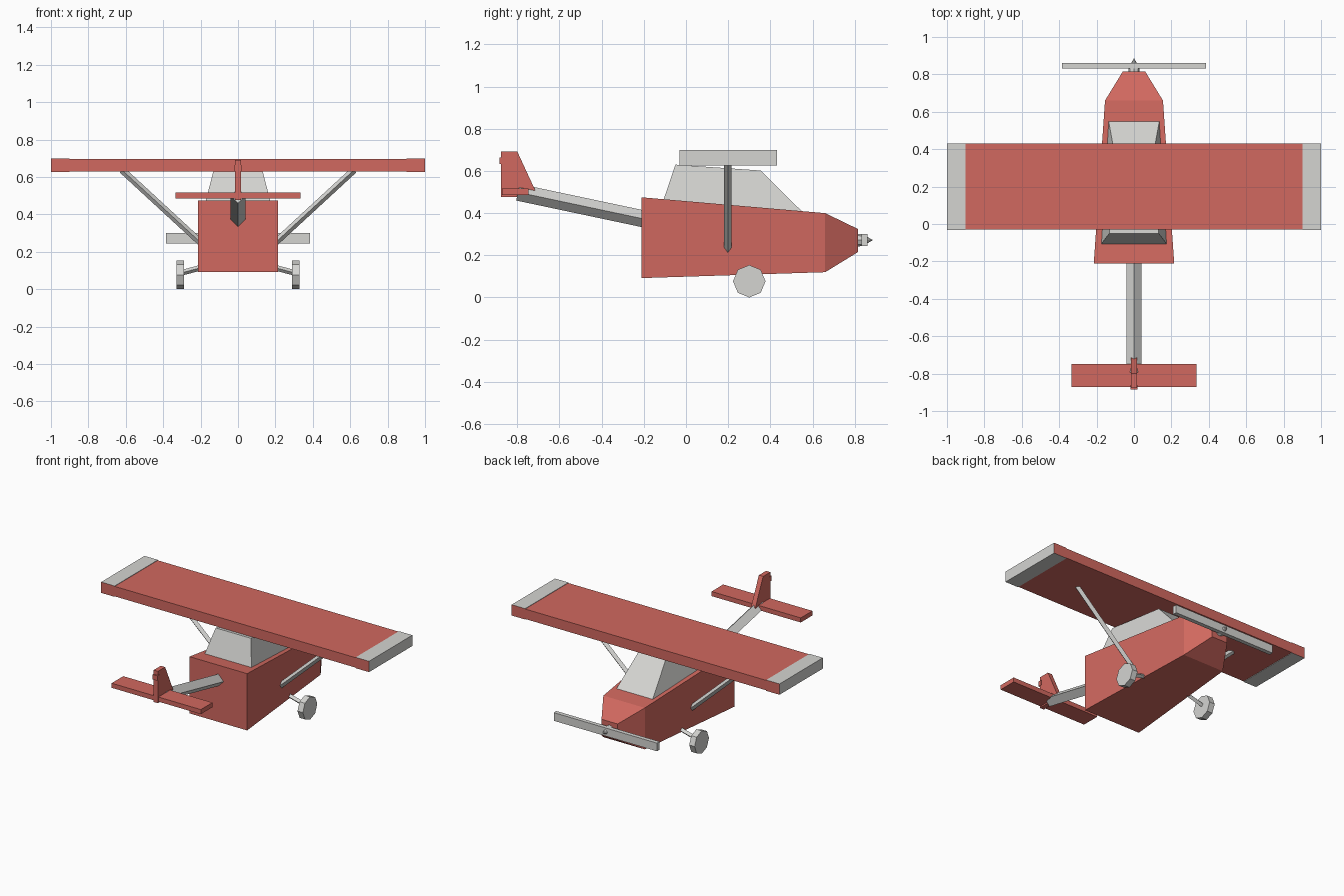
import bpy, bmesh, math
from mathutils import Vector

if "Cube" in bpy.data.objects:
    bpy.data.objects.remove(bpy.data.objects["Cube"])


def material(name, rgb):
    m = bpy.data.materials.new(name)
    m.diffuse_color = (*rgb, 1)
    m.use_nodes = True
    m.node_tree.nodes["Principled BSDF"].inputs["Base Color"].default_value = m.diffuse_color
    return m


RED = material("red paint", (0.64, 0.14, 0.115))
GREY = material("light grey", (0.66, 0.66, 0.64))


def finish(name, bm, *mats):
    bmesh.ops.recalc_face_normals(bm, faces=bm.faces)
    me = bpy.data.meshes.new(name)
    bm.to_mesh(me)
    bm.free()
    for m in mats:
        me.materials.append(m)
    ob = bpy.data.objects.new(name, me)
    bpy.context.collection.objects.link(ob)
    return ob


def loft(name, rings, mat):
    """Skin a list of equal-length point rings and cap both ends."""
    bm = bmesh.new()
    rows = [[bm.verts.new(p) for p in ring] for ring in rings]
    n = len(rows[0])
    for a, b in zip(rows, rows[1:]):
        for i in range(n):
            j = (i + 1) % n
            bm.faces.new((a[i], a[j], b[j], b[i]))
    bm.faces.new(rows[0])
    bm.faces.new(rows[-1])
    return finish(name, bm, mat)


def box(name, x, y, z, mat):
    return loft(name, [[(a, y[0], z[0]), (a, y[1], z[0]), (a, y[1], z[1]), (a, y[0], z[1])]
                       for a in x], mat)


def rod(name, p, q, r1, r2, sides, mat, turn=0.0):
    """Prism or cone from p to q; turn rotates the cross-section."""
    p, q = Vector(p), Vector(q)
    d = (q - p).normalized()
    ref = Vector((0, 0, 1)) if abs(d.z) < 0.9 else Vector((0, 1, 0))
    u = d.cross(ref).normalized()
    v = u.cross(d)
    ang = [turn + 2 * math.pi * i / sides for i in range(sides)]
    return loft(name, [[c + (u * math.cos(a) + v * math.sin(a)) * r for a in ang]
                       for c, r in ((p, r1), (q, r2))], mat)


# Fuselage: rear, shoulder and nose sections (y, half width, bottom, top)
loft("fuselage", [[(-w, y, b), (w, y, b), (w, y, t), (-w, y, t)] for y, w, b, t in
                  ((-0.21, 0.215, 0.092, 0.475), (0.66, 0.155, 0.12, 0.40),
                   (0.815, 0.06, 0.215, 0.325))], RED)

# Cabin: sloped base sunk just into the fuselage, narrower roof
loft("cabin", [[(-rw, ry, rz), (rw, ry, rz), (fw, fy, fz), (-fw, fy, fz)]
               for rw, ry, rz, fw, fy, fz in
               ((0.175, -0.107, 0.462, 0.136, 0.553, 0.405),
                (0.132, -0.05, 0.63, 0.10, 0.355, 0.602))], GREY)

# Wing with slightly thicker tips whose leading and trailing edges are red
box("wing", (-0.95, 0.95), (-0.03, 0.43), (0.63, 0.697), RED)
for s, side in ((-1, "left"), (1, "right")):
    tip = box(side + "_wing_tip", (s * 0.9, s), (-0.031, 0.431), (0.627, 0.70), GREY)
    tip.data.materials.append(RED)
    for f in tip.data.polygons:
        f.material_index = int(abs(f.normal.y) > 0.5)

    # Wing strut, wheel and axle
    rod(side + "_strut", (s * 0.17, 0.198, 0.222), (s * 0.62, 0.198, 0.637),
        0.018, 0.018, 4, GREY)
    rod(side + "_axle", (s * 0.15, 0.30, 0.128), (s * 0.30, 0.30, 0.088),
        0.015, 0.015, 4, GREY)
    rod(side + "_wheel", (s * 0.288, 0.30, 0.077), (s * 0.328, 0.30, 0.077),
        0.077, 0.077, 8, GREY)

# Tail boom with diamond section
rod("tail_boom", (0, -0.15, 0.362), (0, -0.797, 0.499), 0.04, 0.04, 4, GREY)

# Tailplane, fin and small tail lamp
box("tailplane", (-0.333, 0.333), (-0.872, -0.748), (0.486, 0.517), RED)
fin = ((-0.877, 0.477), (-0.80, 0.477), (-0.715, 0.508), (-0.80, 0.692), (-0.877, 0.692))
loft("tail_fin", [[(x, y, z) for y, z in fin] for x in (-0.016, 0.016)], RED)
box("tail_lamp", (-0.019, 0.019), (-0.885, -0.86), (0.632, 0.665), RED)

# Propeller with hub and pointed spinner
rod("propeller_hub", (0, 0.80, 0.272), (0, 0.835, 0.272), 0.032, 0.028, 8, GREY)
box("propeller", (-0.385, 0.385), (0.832, 0.86), (0.245, 0.30), GREY)
rod("spinner", (0, 0.855, 0.272), (0, 0.885, 0.272), 0.018, 0.001, 8, GREY)
